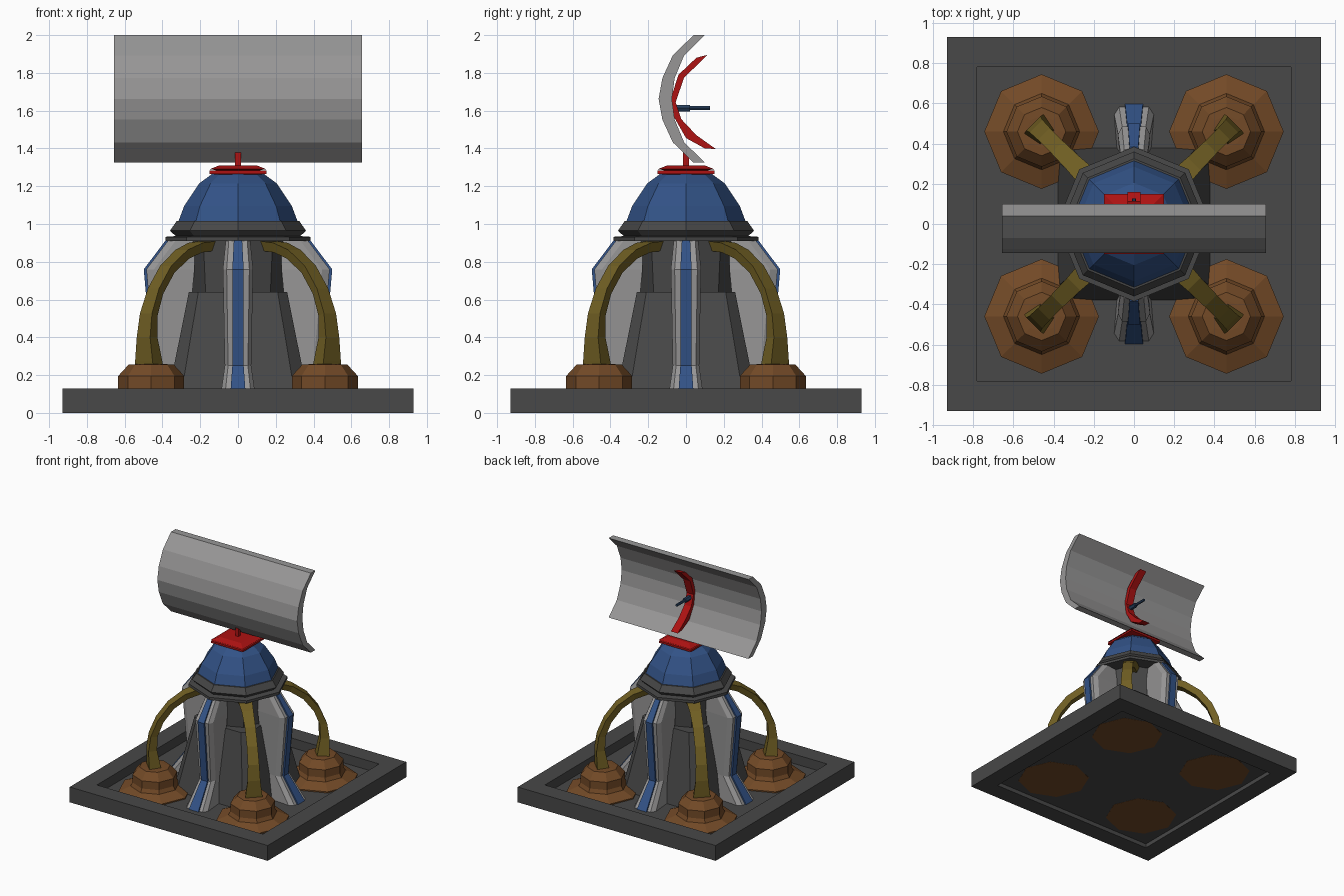
import bpy, bmesh, math
from mathutils import Vector, Matrix

if "Cube" in bpy.data.objects:
    bpy.data.objects.remove(bpy.data.objects["Cube"])


def material(name, rgb):
    m = bpy.data.materials.new(name)
    m.diffuse_color = (*rgb, 1)
    m.use_nodes = True
    m.node_tree.nodes["Principled BSDF"].inputs["Base Color"].default_value = m.diffuse_color
    return m


DARK = material("dark_grey", (0.065, 0.065, 0.065))
LIGHT = material("light_grey", (0.31, 0.305, 0.305))
BLUE = material("blue", (0.032, 0.085, 0.24))
RED = material("red", (0.42, 0.006, 0.006))
BROWN = material("brown", (0.17, 0.068, 0.02))
GOLD = material("olive_gold", (0.165, 0.115, 0.017))
NAVY = material("navy", (0.02, 0.05, 0.11))


def loft(name, rings, mat, closed=False, matrix=None):
    """Skin a list of equal-length point rings; cap the ends unless closed."""
    bm = bmesh.new()
    vs = [[bm.verts.new(p) for p in ring] for ring in rings]
    n = len(rings[0])
    pairs = list(zip(vs, vs[1:])) + ([(vs[-1], vs[0])] if closed else [])
    for a, b in pairs:
        for i in range(n):
            j = (i + 1) % n
            bm.faces.new((a[i], a[j], b[j], b[i]))
    if not closed:
        bm.faces.new(vs[0])
        bm.faces.new(vs[-1])
    bmesh.ops.recalc_face_normals(bm, faces=bm.faces)
    if matrix:
        bm.transform(matrix)
    me = bpy.data.meshes.new(name)
    bm.to_mesh(me)
    bm.free()
    me.materials.append(mat)
    ob = bpy.data.objects.new(name, me)
    bpy.context.collection.objects.link(ob)
    return ob


def circle(r, z, n=8, x=0, y=0):
    return [(x + r * math.cos(2 * math.pi * i / n), y + r * math.sin(2 * math.pi * i / n), z)
            for i in range(n)]


def lathe(name, profile, mat, x=0, y=0, n=8):
    return loft(name, [circle(r, z, n, x, y) for r, z in profile], mat)


def square(h, z):
    return [(-h, -h, z), (h, -h, z), (h, h, z), (-h, h, z)]


def chamfered(h, c, z):
    return [(-c, -h, z), (c, -h, z), (h, -c, z), (h, c, z),
            (c, h, z), (-c, h, z), (-h, c, z), (-h, -c, z)]


def extrude_x(name, outline, half, mat):
    return loft(name, [[(s * half, y, z) for y, z in outline] for s in (-1, 1)], mat)


# square base frame with a sunken floor
loft("base_frame", [square(0.93, 0), square(0.93, 0.13), square(0.78, 0.13), square(0.78, 0)],
     DARK, closed=True)
loft("base_floor", [square(0.785, 0.035), square(0.785, 0.05)], DARK)

# tapered core and neck
loft("core_lower", [chamfered(0.38, 0.31, 0.045), chamfered(0.26, 0.21, 0.64)], DARK)
lathe("core_neck", [(0.24, 0.6), (0.26, 0.92)], DARK)

# collar and dome
lathe("collar", [(0.2, 0.91), (0.385, 0.91), (0.385, 0.932), (0.33, 0.936), (0.36, 0.965),
                 (0.325, 1.015), (0.28, 1.018)], DARK)
lathe("dome", [(0.3, 1.0), (0.315, 1.015), (0.285, 1.095), (0.205, 1.215), (0.13, 1.27)], BLUE)

# four fins: rows are radius, height, half width, stripe half width
FIN = [(0.59, 0.04, 0.10, 0.045), (0.44, 0.25, 0.07, 0.03),
       (0.485, 0.76, 0.08, 0.03), (0.37, 0.912, 0.065, 0.022)]
INNER = [0.30, 0.28, 0.23, 0.23]
for k in range(4):
    turn = Matrix.Rotation(k * math.pi / 2, 4, 'Z')
    grey, stripe = [], []
    for (r, z, w, b), i in zip(FIN, INNER):
        # bevelled outer edge on the grey body
        grey.append([(i, -w * .8, z), (r - .04, -w, z), (r, -w * .75, z),
                     (r, w * .75, z), (r - .04, w, z), (i, w * .8, z)])
        stripe.append([(r - .03, -b, z), (r + .014, -b, z), (r + .014, b, z), (r - .03, b, z)])
    loft(f"fin_{k}", grey, LIGHT, matrix=turn)
    loft(f"fin_stripe_{k}", stripe, BLUE, matrix=turn)

# four corner pods with curved arms: arm rows are x (= y), height, half depth, half width
ARM = [(0.46, 0.20, .05, .075), (0.467, 0.28, .045, .065), (0.476, 0.40, .035, .05),
       (0.468, 0.52, .028, .045), (0.432, 0.645, .026, .042), (0.37, 0.76, .026, .042),
       (0.29, 0.84, .026, .046), (0.22, 0.875, .026, .055), (0.15, 0.885, .026, .065)]
for k in range(4):
    a = math.pi / 4 + k * math.pi / 2
    px, py = 0.65 * math.cos(a), 0.65 * math.sin(a)
    lathe(f"pod_{k}", [(0.285, 0.034), (0.285, 0.06), (0.19, 0.10), (0.175, 0.13),
                       (0.175, 0.195), (0.12, 0.255), (0.08, 0.258)], BROWN, px, py)
    path = [Vector((x * math.sqrt(2), 0, z)) for x, z, _, _ in ARM]
    rings = []
    for i, p in enumerate(path):
        t = (path[min(i + 1, len(path) - 1)] - path[max(i - 1, 0)]).normalized()
        out = Vector((t.z, 0, -t.x)) * ARM[i][2]
        side = Vector((0, ARM[i][3], 0))
        rings.append([p + out + side, p + out - side, p - out - side * .7, p - out + side * .7])
    loft(f"arm_{k}", rings, GOLD, matrix=Matrix.Rotation(a, 4, 'Z'))

# red turntable and post
loft("turntable", [square(0.115, 1.262), square(0.15, 1.266), square(0.15, 1.282),
                   square(0.115, 1.285), square(0.15, 1.29), square(0.10, 1.31)], RED)
loft("post", [square(0.015, 1.30), square(0.015, 1.39)], RED)

# curved reflector panel
HALF_OUT = [(-0.145, 0), (-0.125, 0.11), (-0.07, 0.23), (0.04, 0.3375)]
HALF_IN = [(-0.075, 0), (-0.06, 0.11), (-0.01, 0.23), (0.10, 0.3375)]


def arc(half):
    return [(y, 1.6625 - d) for y, d in reversed(half)] + [(y, 1.6625 + d) for y, d in half[1:]]


extrude_x("reflector", arc(HALF_OUT) + arc(HALF_IN)[::-1], 0.657, LIGHT)

# red crescent brace on the hollow side
outer = [(0.10, 1.40), (0.0, 1.455), (-0.06, 1.56), (-0.085, 1.65), (-0.04, 1.79), (0.055, 1.88)]
inner = [(0.158, 1.397), (0.055, 1.47), (-0.025, 1.555), (-0.055, 1.645), (-0.01, 1.775), (0.115, 1.896)]
extrude_x("crescent_brace", outer + inner[::-1], 0.032, RED)

# feed horn
feed = [(0.02, -0.065), (0.02, 0.02), (0.011, 0.022), (0.011, 0.128)]
loft("feed_horn", [[(r * math.cos(i * math.pi / 3), y, 1.614 + r * math.sin(i * math.pi / 3))
                    for i in range(6)] for r, y in feed], NAVY)
